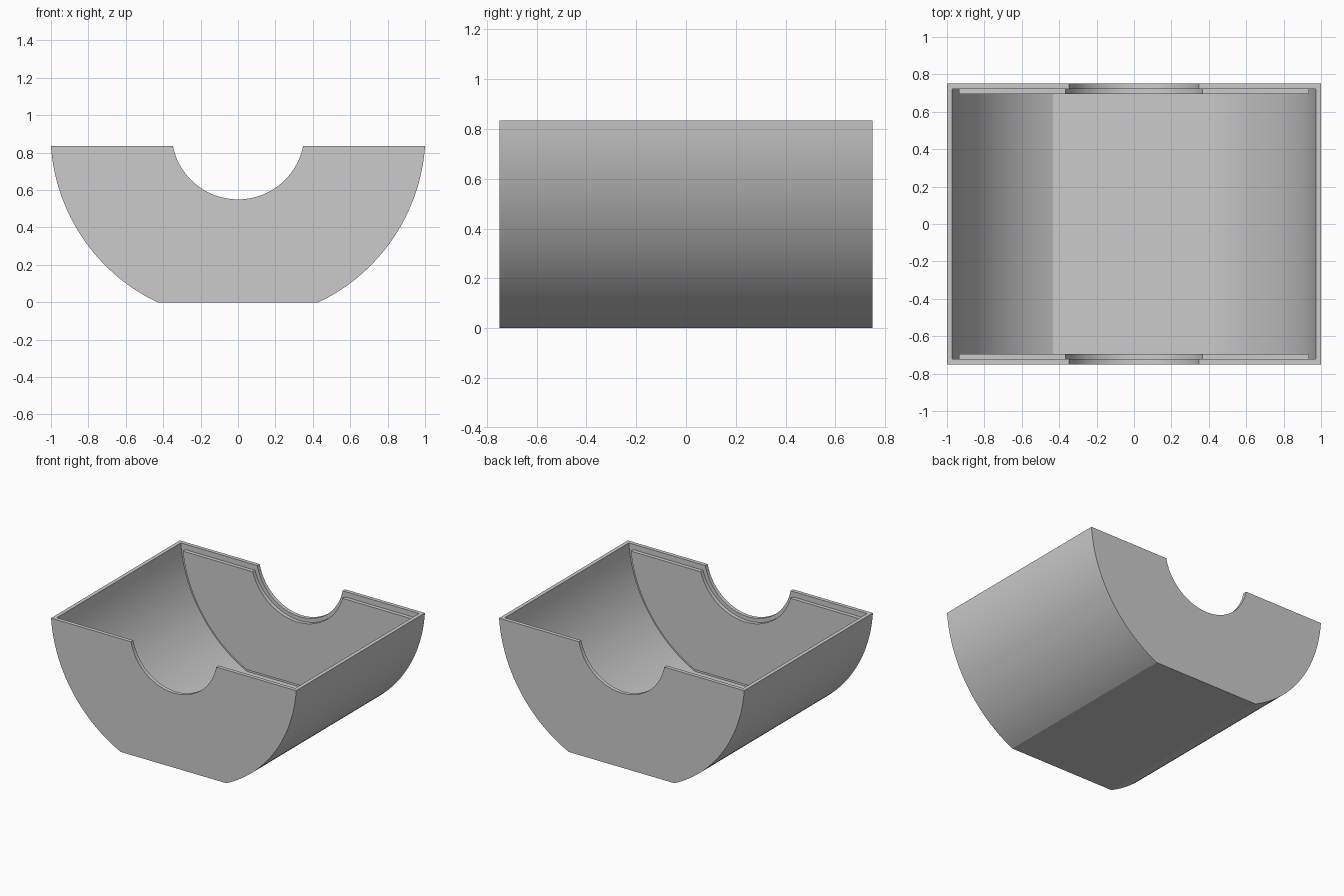
import bpy, bmesh
from math import sqrt, asin, pi, sin, cos, radians

if "Cube" in bpy.data.objects:
    bpy.data.objects.remove(bpy.data.objects["Cube"])

ZC = 0.905       # height of the common axis of all arcs
TOP = 0.835      # cut plane
R = 1.0025       # outer radius
NOTCH = 0.355    # shaft opening radius
T = 0.028        # wall thickness
HALF = 0.75      # half length


def arc(r, z_left, z_right, n):
    """Lower arc about the axis, from z_left (x<0) to z_right, counter-clockwise."""
    a0 = pi + asin((ZC - z_left) / r)
    a1 = 2 * pi - asin((ZC - z_right) / r)
    return [(r * cos(a0 + (a1 - a0) * i / n), ZC + r * sin(a0 + (a1 - a0) * i / n))
            for i in range(n + 1)]


def bowl(r, top, floor, n=32):
    """Round-sided, flat-bottomed outline from top left to top right."""
    x = sqrt(r * r - (ZC - floor) ** 2)
    a0 = pi + asin((ZC - top) / r)
    a1 = pi + asin((ZC - floor) / r)
    left = [(r * cos(a0 + (a1 - a0) * i / n), ZC + r * sin(a0 + (a1 - a0) * i / n))
            for i in range(n + 1)]
    return left + [(-px, pz) for px, pz in reversed(left)]


def extrude(name, outline, y0, y1):
    """Extrude an x-z outline along y."""
    bm = bmesh.new()
    face = bm.faces.new([bm.verts.new((x, y0, z)) for x, z in outline])
    res = bmesh.ops.extrude_face_region(bm, geom=[face])
    moved = [g for g in res["geom"] if isinstance(g, bmesh.types.BMVert)]
    bmesh.ops.translate(bm, verts=moved, vec=(0, y1 - y0, 0))
    bmesh.ops.recalc_face_normals(bm, faces=bm.faces)
    mesh = bpy.data.meshes.new(name)
    bm.to_mesh(mesh)
    bm.free()
    ob = bpy.data.objects.new(name, mesh)
    bpy.context.collection.objects.link(ob)
    bpy.ops.object.select_all(action='DESELECT')
    ob.select_set(True)
    bpy.context.view_layer.objects.active = ob
    bpy.ops.object.shade_smooth_by_angle(angle=radians(20))
    return ob


def end_outline(r, notch, top, floor):
    """Bowl outline with a round shaft notch in its top edge."""
    return bowl(r, top, floor) + arc(notch, top, top, 48)[::-1]


# Curved trough with a flat base
trough = bowl(R, TOP, 0) + bowl(R - T, TOP, T + 0.004)[::-1]
extrude("trough_shell", trough, -HALF + T, HALF - T)

# End walls and the stepped plates on their inner faces
for side, s in (("front", -1), ("back", 1)):
    extrude(side + "_end_wall", end_outline(R, NOTCH, TOP, 0),
            s * (HALF - T), s * HALF)
    extrude(side + "_inner_plate",
            end_outline(R - 2 * T - 0.004, NOTCH + T, TOP - 0.04, 2 * T + 0.004),
            s * (HALF - 2 * T), s * (HALF - T))
